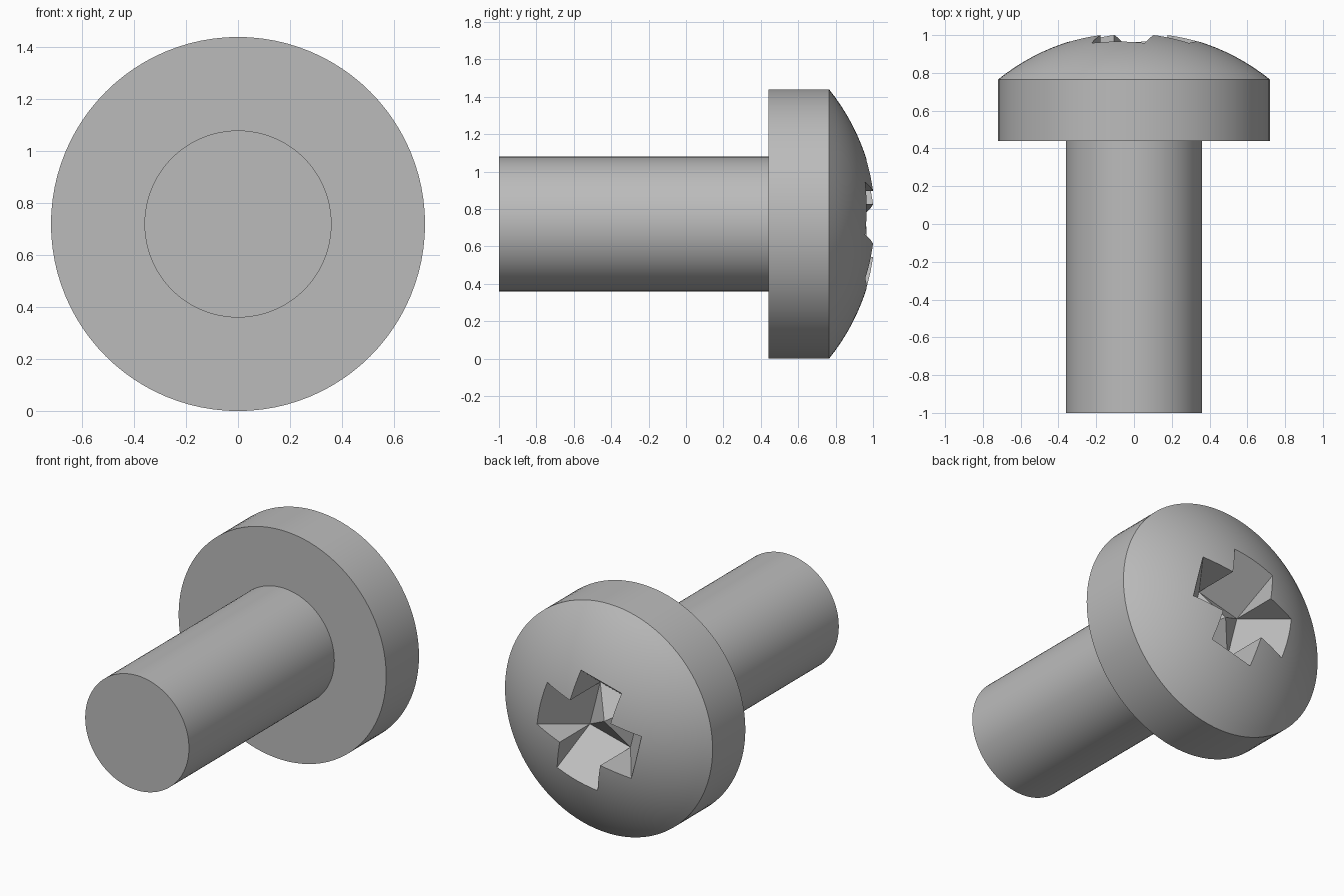
import bpy, bmesh, math
from mathutils import Vector, Matrix

cube = bpy.data.objects.get("Cube")
if cube:
    bpy.data.objects.remove(cube, do_unlink=True)

RADIUS = 0.72            # head radius, also the height of the axis
SHANK = 0.36
RIM, APEX = 0.765, 1.0185  # start and top of the dome along y
SIDES = 96

metal = bpy.data.materials.new("grey metal")
metal.use_nodes = True
colour = (0.5, 0.5, 0.5, 1)
metal.diffuse_color = colour
metal.node_tree.nodes["Principled BSDF"].inputs["Base Color"].default_value = colour


def make_object(name, bm):
    bmesh.ops.recalc_face_normals(bm, faces=bm.faces)
    mesh = bpy.data.meshes.new(name)
    bm.to_mesh(mesh)
    bm.free()
    mesh.materials.append(metal)
    obj = bpy.data.objects.new(name, mesh)
    obj.location.z = RADIUS
    bpy.context.collection.objects.link(obj)
    return obj


def lathe(name, profile):
    """Spin (radius, y) points around the y axis."""
    bm = bmesh.new()
    verts = [bm.verts.new((r, y, 0)) for r, y in profile]
    edges = [bm.edges.new(pair) for pair in zip(verts, verts[1:])]
    bmesh.ops.spin(bm, geom=verts + edges, cent=(0, 0, 0), axis=(0, 1, 0),
                   angle=math.tau, steps=SIDES, use_merge=True)
    bmesh.ops.remove_doubles(bm, verts=bm.verts, dist=1e-5)
    return make_object(name, bm)


def smooth(obj):
    bpy.ops.object.select_all(action="DESELECT")
    obj.select_set(True)
    bpy.context.view_layer.objects.active = obj
    bpy.ops.object.shade_smooth_by_angle(angle=math.radians(30))


# Shank
shank = lathe("shank", [(0, -1), (SHANK, -1), (SHANK, 0.46), (0, 0.46)])

# Head: straight rim and spherical dome
rise = APEX - RIM
ball = (RADIUS ** 2 + rise ** 2) / (2 * rise)
reach = math.asin(RADIUS / ball)
dome = [(ball * math.sin(reach * i / 14), APEX - ball + ball * math.cos(reach * i / 14))
        for i in range(14, 0, -1)]
head = lathe("head", [(0, 0.44), (RADIUS, 0.44)] + dome + [(0, APEX)])

# Cross recess cutter: four sloping arm floors around a low raised pyramid
HALF, TIP, TOP = 0.145, 0.443, 1.1
FLOOR, PEAK = 0.70, 0.81
bm = bmesh.new()
peak = bm.verts.new((0, PEAK, 0))
arms = []
for k in range(4):
    turn = Matrix.Rotation(-math.radians(14.2 + 90 * k), 3, "Y")
    points = [(HALF, FLOOR, HALF), (HALF, TOP, HALF), (TIP, TOP, -HALF), (TIP, TOP, HALF)]
    arms.append([bm.verts.new(turn @ Vector(p)) for p in points])
cap = []
for k in range(4):
    deep, high, low_tip, up_tip = arms[k]
    last_deep, last_high = arms[k - 1][:2]
    next_tip = arms[(k + 1) % 4][2]
    bm.faces.new((last_deep, low_tip, up_tip, deep))
    bm.faces.new((deep, up_tip, high))
    bm.faces.new((deep, high, next_tip))
    bm.faces.new((peak, last_deep, deep))
    cap += [low_tip, up_tip, high]
bm.faces.new(cap)
cutter = make_object("recess_cutter", bm)

cut = head.modifiers.new("recess", "BOOLEAN")
cut.operation = "DIFFERENCE"
cut.solver = "EXACT"
cut.object = cutter
bpy.context.view_layer.objects.active = head
bpy.ops.object.modifier_apply(modifier=cut.name)
bpy.data.objects.remove(cutter, do_unlink=True)

for part in (shank, head):
    smooth(part)
